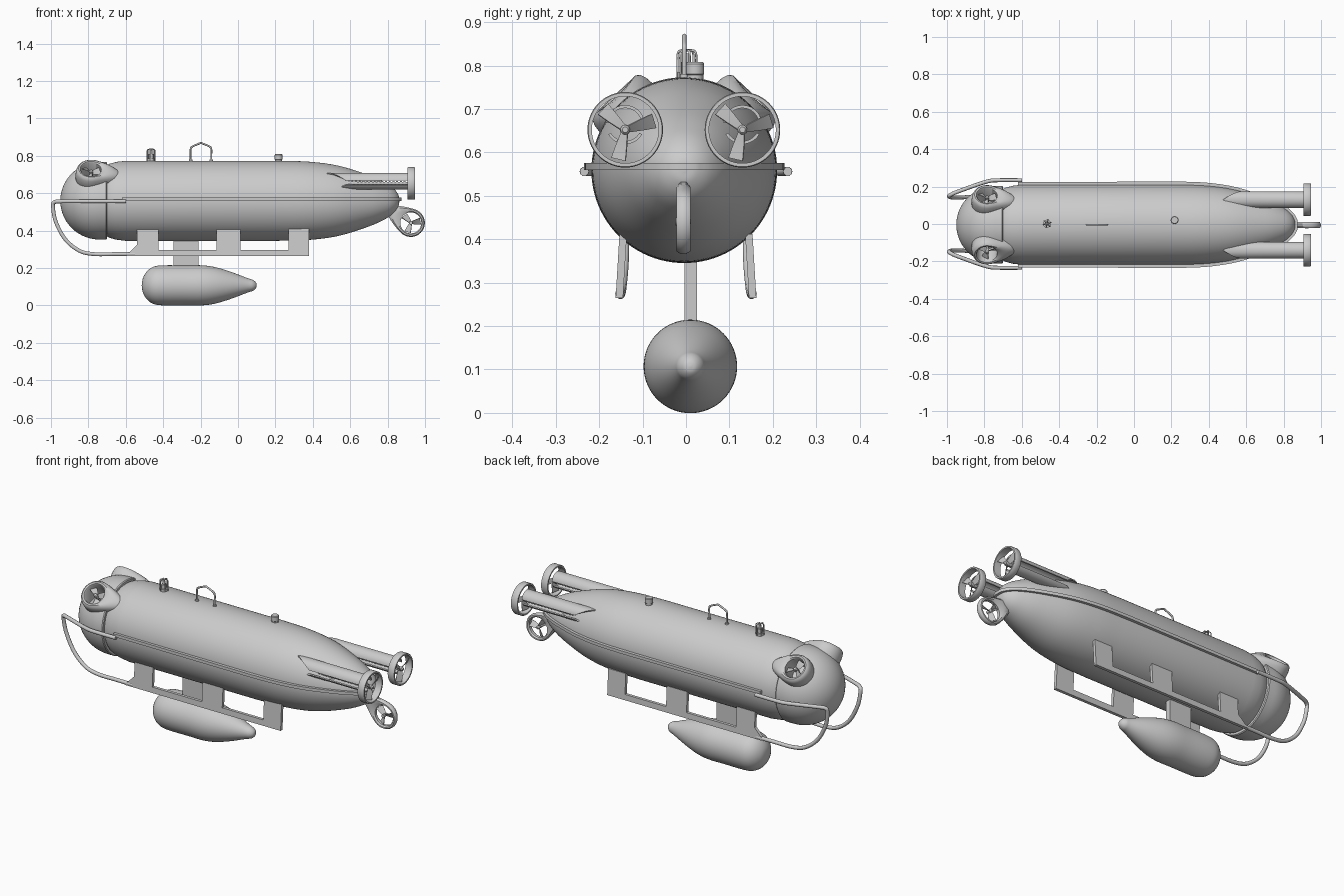
import bpy, bmesh
from math import sin, cos, pi, radians
from mathutils import Matrix, Vector

if "Cube" in bpy.data.objects:
    bpy.data.objects.remove(bpy.data.objects["Cube"])

CY, CZ = -0.004, 0.559          # hull centre line
X, Y, Z = (1, 0, 0), (0, 1, 0), (0, 0, 1)


def frame(loc, axis, xdir):
    """Matrix whose local z is axis and local x is xdir."""
    a, b = Vector(axis).normalized(), Vector(xdir).normalized()
    m = Matrix((b, a.cross(b), a)).transposed().to_4x4()
    m.translation = loc
    return m


def finish(bm, name, angle=35):
    bmesh.ops.remove_doubles(bm, verts=bm.verts, dist=1e-5)
    bmesh.ops.recalc_face_normals(bm, faces=bm.faces)
    me = bpy.data.meshes.new(name)
    bm.to_mesh(me)
    bm.free()
    ob = bpy.data.objects.new(name, me)
    bpy.context.collection.objects.link(ob)
    activate(ob)
    bpy.ops.object.shade_smooth_by_angle(angle=radians(angle))
    return ob


def activate(ob):
    bpy.ops.object.select_all(action='DESELECT')
    ob.select_set(True)
    bpy.context.view_layer.objects.active = ob


def spline(pts, n=6):
    """Catmull-Rom smoothing of a point list."""
    p = [Vector(q) for q in pts]
    p = [2 * p[0] - p[1]] + p + [2 * p[-1] - p[-2]]
    out = []
    for a, b, c, d in zip(p, p[1:], p[2:], p[3:]):
        for k in range(n):
            t = k / n
            out.append(0.5 * (2 * b + (c - a) * t + (2 * a - 5 * b + 4 * c - d) * t * t
                              + (3 * b - a - 3 * c + d) * t ** 3))
    return out + [p[-2]]


def loft(bm, rings, close=False):
    """Skin between equal-length closed rings of points."""
    vs = [[bm.verts.new(p) for p in r] for r in rings]
    pairs = list(zip(vs, vs[1:])) + ([(vs[-1], vs[0])] if close else [])
    for a, b in pairs:
        for i in range(len(a)):
            j = (i + 1) % len(a)
            bm.faces.new((a[i], a[j], b[j], b[i]))


def lathe(name, prof, m, segs=64):
    bm = bmesh.new()
    loft(bm, [[m @ Vector((r * cos(2 * pi * i / segs), r * sin(2 * pi * i / segs), h))
               for i in range(segs)] for h, r in prof])
    bmesh.ops.dissolve_degenerate(bm, dist=1e-6, edges=bm.edges)
    return finish(bm, name)


def prism(name, pts, to3d, d0, d1):
    """Extrude a flat outline between two depths."""
    bm = bmesh.new()
    a, b = [[to3d(u, v, d) for u, v in pts] for d in (d0, d1)]
    loft(bm, [a, b])
    for ring in (a, b):
        bm.faces.new([bm.verts.new(p) for p in ring])
    return finish(bm, name)


def tube(name, pts, r, n=6):
    cu = bpy.data.curves.new(name, 'CURVE')
    cu.dimensions, cu.bevel_depth, cu.bevel_resolution, cu.use_fill_caps = '3D', r, 3, True
    path = spline(pts, n)
    sp = cu.splines.new('POLY')
    sp.points.add(len(path) - 1)
    for q, p in zip(sp.points, path):
        q.co = (*p, 1)
    ob = bpy.data.objects.new(name, cu)
    bpy.context.collection.objects.link(ob)
    activate(ob)
    bpy.ops.object.convert(target='MESH')
    bpy.ops.object.shade_smooth_by_angle(angle=radians(50))


def duct(name, m, r_out, r_in, section, stretch=0, droop=0, segs=56):
    """Thruster duct; section = (0 inner..1 outer, height); stretch pulls a tail along local x."""
    bm, rings = bmesh.new(), []
    for f, h in section:
        ring = []
        for i in range(segs):
            t = 2 * pi * i / segs
            c, s = cos(t), sin(t)
            tail = max(0, c) ** 3
            inner = Vector((r_in * c, r_in * s, h))
            outer = Vector((r_out * c + stretch * tail, r_out * s, h - droop * tail))
            ring.append(m @ inner.lerp(outer, f))
        rings.append(ring)
    loft(bm, rings, close=True)
    return finish(bm, name)


def fan(name, m, R, hub=0.011):
    """Three pitched blades round a hub."""
    bm = bmesh.new()
    for k in range(3):
        rot = m @ Matrix.Rotation(2 * pi * k / 3 + 0.3, 4, 'Z')
        rings = []
        for r, w, p in ((hub * .6, .011, 50), (R * .55, .016, 38), (R, .019, 28)):
            u = Vector((0, cos(radians(p)), sin(radians(p))))
            n = Vector((0, -u.z, u.y)) * .0015
            o = Vector((r, 0, 0))
            rings.append([rot @ q for q in (o - u * w - n, o + u * w - n, o + u * w + n, o - u * w + n)])
        loft(bm, rings)
        bm.faces.new([bm.verts.new(p) for p in rings[-1]])
    finish(bm, name + "_blades")
    lathe(name + "_hub", [(-.018, 0), (-.018, hub), (.012, hub), (.018, hub * .6), (.018, 0)], m, 20)


# Main hull
along = frame((0, CY, CZ), X, Y)
tail = spline([(.2, .214), (.38, .209), (.54, .187), (.70, .137), (.79, .096), (.835, .064), (.858, .03), (.863, 0)])
lathe("hull", [(-.71, 0), (-.70, .19), (-.69, .197), (-.65, .208), (-.6, .214)] + [tuple(p) for p in
      [Vector(q).to_2d() if len(q) > 2 else q for q in tail]], along, 96)

# Nose dome with pockets for the ducts
nose = lathe("nose_dome", [(-.74 - .21 * cos(a), .207 * sin(a)) for a in [pi / 2 * i / 20 for i in range(21)]]
             + [(-.705, .207), (-.70, .203), (-.70, 0)], along, 96)
for s, side in ((-1, "front"), (1, "back")):
    d = (0, s * sin(radians(43)), cos(radians(43)))
    m = frame((-.785, CY, CZ), d, X)
    cut = lathe("cutter", [(.13, 0), (.13, .056), (.3, .056), (.3, 0)], m, 56)
    cut.hide_render = True
    mod = nose.modifiers.new("pocket", 'BOOLEAN')
    mod.operation, mod.object = 'DIFFERENCE', cut
    activate(nose)
    bpy.ops.object.modifier_apply(modifier=mod.name)
    bpy.data.objects.remove(cut)
    duct("nose_duct_" + side, m, .083, .054,
         [(0, .13), (.6, .13), (1, .15), (1, .195), (.93, .215), (.75, .229), (.45, .236), (.15, .234), (0, .227)],
         stretch=.085, droop=.022)
    fan("nose_fan_" + side, m @ Matrix.Translation((0, 0, .205)), .05)
    lathe("nose_fan_shaft_" + side, [(.12, .007), (.2, .007)], m, 16)

# Waist rub rail, a flat flange running round the tail
half = [(-.62, .228), (.22, .231)] + [tuple(p[:2]) for p in
       spline([(.25, .231), (.4, .224), (.55, .2), (.70, .151), (.80, .105), (.85, .065), (.875, .025)], 4)]
prism("rub_rail", [(x, y) for x, y in half] + [(x, -y) for x, y in reversed(half)],
      lambda u, v, d: Vector((u, v + CY, d)), .559, .576)

# Bumpers and skids on both sides
comb = [(-.6, .265), (.38, .265), (.38, .412), (.27, .412), (.27, .297), (.013, .297), (.013, .412),
        (-.115, .412), (-.115, .297), (-.425, .297), (-.425, .412), (-.54, .412), (-.54, .325)]
for s, side in ((-1, "front"), (1, "back")):
    tube("bumper_" + side, [(x, s * y, z) for x, y, z in (
        (-.6, .234, .556), (-.72, .234, .556), (-.79, .226, .556), (-.94, .174, .556), (-.98, .156, .552),
        (-.989, .148, .53), (-.975, .142, .45), (-.925, .142, .355), (-.85, .147, .293), (-.77, .15, .274),
        (-.66, .152, .274), (-.55, .153, .274))], .0105)
    prism("skid_" + side, comb, lambda u, v, d: Vector((u, s * (d - (v - .265) * .06), v)), .145, .162)

# Lower pod and its strut
pod = spline([(-.515, 0), (-.508, .04), (-.485, .077), (-.45, .1), (-.40, .107), (-.28, .107), (-.19, .107),
              (-.12, .097), (-.04, .073), (.05, .039), (.08, .029), (.096, .015), (.1, 0)], 4)
lathe("lower_pod", [(p[0], max(0, p[1])) for p in pod], frame((0, .01, .107), X, Y))
prism("pod_strut", [(-.345, .19), (-.21, .19), (-.21, .37), (-.345, .37)],
      lambda u, v, d: Vector((u, d, v)), -.003, .025)

# Rear propulsion pair: split cowl, ribbed shaft, ring and fan
for s, side in ((-1, "front"), (1, "back")):
    y = s * .135 - .005
    m = frame((.926, y, .652), X, Y)
    duct("rear_ring_" + side, m, .087, .077, [(0, -.02), (.8, -.02), (1, -.017), (1, .017), (.8, .02), (0, .02)])
    fan("rear_fan_" + side, m, .07)
    ribs = [(-.36, .007)]
    for k in range(17):
        h = -.34 + k * .02
        ribs += [(h, .007), (h, .012), (h + .01, .012), (h + .01, .007)]
    lathe("rear_shaft_" + side, ribs + [(0, .008)], m, 20)
    for part, a0, a1 in (("upper", 6, 174), ("lower", 210, 330)):
        bm = bmesh.new()
        rings = []
        n = 14
        for k in range(n + 1):
            a = radians(a0 + (a1 - a0) * k / n)
            x0 = .475 + .1 * abs(2 * k / n - 1)
            rings.append([Vector((x, y + r * cos(a), .664 + r * sin(a)))
                          for x, r in ((x0, .045), (.906, .045), (.906, .038), (x0, .038))])
        loft(bm, rings)
        for ring in (rings[0], rings[-1]):
            bm.faces.new([bm.verts.new(p) for p in ring])
        finish(bm, f"rear_cowl_{part}_{side}")

# Tail side thruster on a faired duct
m = frame((.924, -.006, .441), Y, (-.85, 0, .53))
duct("tail_duct", m, .075, .056, [(0, -.008), (.3, -.016), (.7, -.016), (1, -.006), (1, .006),
                                  (.7, .016), (.3, .016), (0, .008)], stretch=.075)
fan("tail_fan", m, .052, .009)
tube("tail_fan_arm", [(.924, -.006, .441), (.86, -.006, .481)], .005, 2)

# Deck fittings
tube("lifting_handle", [(-.253, CY, .76), (-.253, CY, .80), (-.253, CY, .836), (-.244, CY, .849),
                        (-.205, CY, .866), (-.198, CY, .868), (-.191, CY, .866), (-.152, CY, .849),
                        (-.143, CY, .836), (-.143, CY, .80), (-.143, CY, .76)], .005, 4)
for x in (-.253, -.143):
    lathe("handle_foot", [(.765, .01), (.78, .01), (.78, 0)], frame((x, CY, 0), Z, X), 20)
lathe("rear_deck_cap", [(.76, .019), (.778, .019), (.78, .021), (.804, .021), (.808, .018), (.808, 0)],
      frame((.217, .021, 0), Z, X), 32)
mast = frame((-.465, .002, 0), Z, X)
lathe("mast_base", [(.76, .021), (.785, .021), (.785, .013), (.808, .013), (.808, .007), (.828, .007), (.828, 0)],
      mast, 32)
for k in range(3):
    dx, dy = .022 * cos(pi * k / 3 + .3), .022 * sin(pi * k / 3 + .3)
    tube("mast_cage", [(-.465 + f * dx, .002 + f * dy, z) for f, z in (
        (-1, .765), (-1, .80), (-1, .825), (-.75, .834), (0, .835), (.75, .834), (1, .825), (1, .80), (1, .765))],
        .0025, 3)
